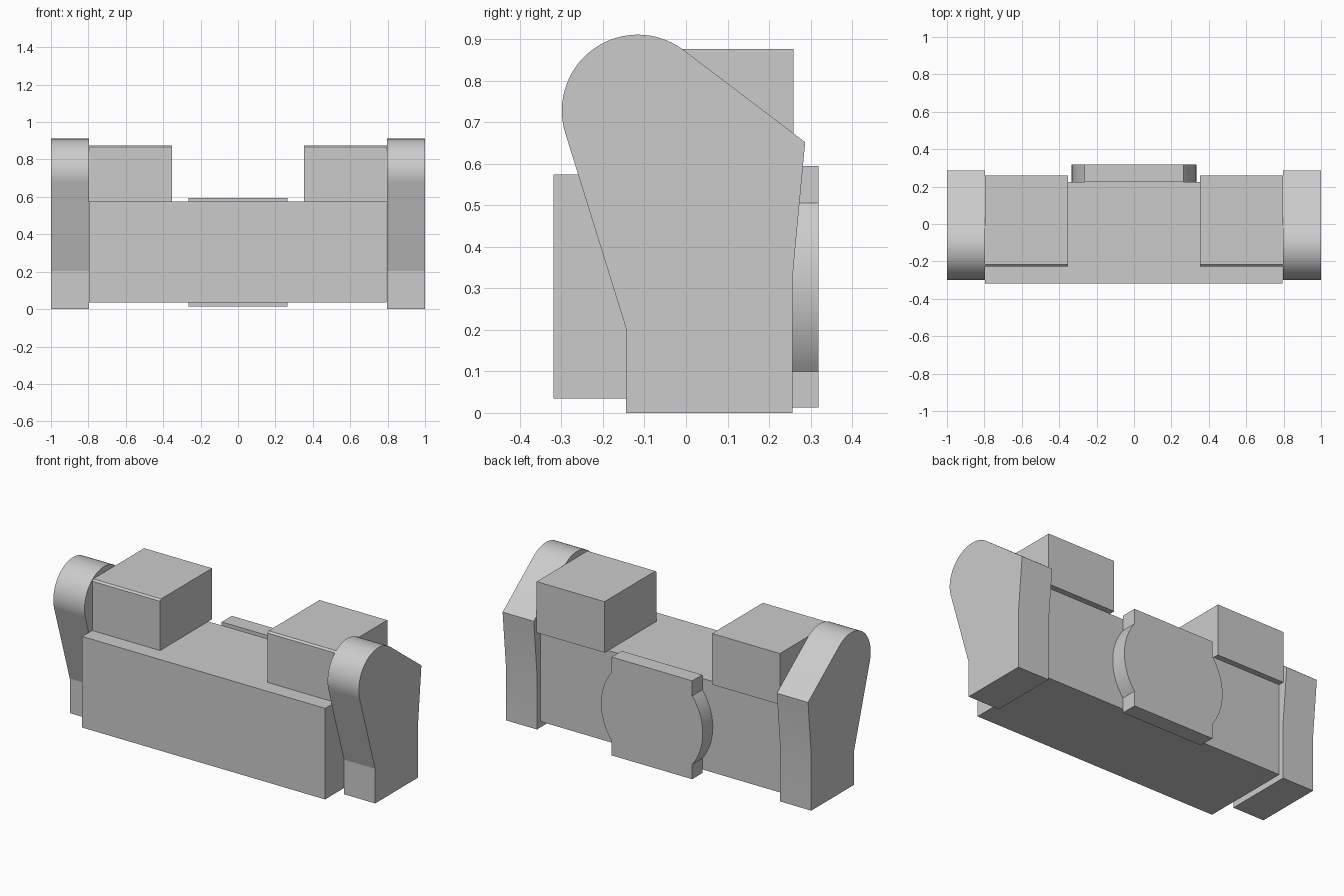
import bpy
import bmesh
from math import sin, cos, radians, asin
from mathutils import Vector

cube = bpy.data.objects.get("Cube")
if cube:
    bpy.data.objects.remove(cube, do_unlink=True)

grey = bpy.data.materials.new("plain grey")
grey.use_nodes = True
GREY = (0.6, 0.6, 0.6, 1)
grey.diffuse_color = GREY
grey.node_tree.nodes["Principled BSDF"].inputs["Base Color"].default_value = GREY


def arc(cx, cz, r, start, end, steps):
    """Points on an arc, angles in degrees."""
    angles = [radians(start + (end - start) * i / steps) for i in range(steps + 1)]
    return [(cx + r * cos(a), cz + r * sin(a)) for a in angles]


def extrude(name, profile, place, offset, smooth=False):
    """Extrude a flat outline; place maps an outline point to 3D."""
    bm = bmesh.new()
    face = bm.faces.new([bm.verts.new(place(u, v)) for u, v in profile])
    new = bmesh.ops.extrude_face_region(bm, geom=[face])["geom"]
    bmesh.ops.translate(bm, vec=Vector(offset),
                        verts=[g for g in new if isinstance(g, bmesh.types.BMVert)])
    bmesh.ops.recalc_face_normals(bm, faces=bm.faces[:])
    mesh = bpy.data.meshes.new(name)
    bm.to_mesh(mesh)
    bm.free()
    mesh.materials.append(grey)
    obj = bpy.data.objects.new(name, mesh)
    bpy.context.collection.objects.link(obj)
    if smooth:
        bpy.ops.object.select_all(action='DESELECT')
        obj.select_set(True)
        bpy.context.view_layer.objects.active = obj
        bpy.ops.object.shade_smooth_by_angle(angle=radians(15))
    return obj


def side_part(name, profile, x0, x1, smooth=False):
    """Extrude a (y, z) outline along x."""
    return extrude(name, profile, lambda y, z: (x0, y, z), (x1 - x0, 0, 0), smooth)


# Main body
side_part("main_body", [(-0.319, 0.035), (0.225, 0.035), (0.225, 0.574), (-0.319, 0.574)],
          -0.797, 0.794)

# Side arms with a rounded head, and the upper blocks with a chamfered front edge
arm = [(-0.145, 0), (0.257, 0), (0.257, 0.33), (0.287, 0.652)]
arm += arc(-0.116, 0.728, 0.183, 52.3, 197.3, 40) + [(-0.145, 0.205)]
block = [(-0.226, 0.574), (0.259, 0.574), (0.259, 0.876), (-0.216, 0.876), (-0.226, 0.866)]
for side, s in (("left", 1), ("right", -1)):
    side_part(side + "_arm", arm, s * 0.796, s, smooth=True)
    side_part(side + "_upper_block", block, s * 0.352, s * 0.796)

# Back plate with bulging round sides
half, mid, radius = 0.264, 0.303, 0.333
low, high = 0.013, 0.595
span = 37.5
right_edge = arc(0, mid, radius, -span, span, 24)
left_edge = arc(0, mid, radius, 180 - span, 180 + span, 24)
plate = [(-half, low), (half, low)] + right_edge + [(half, high), (-half, high)] + left_edge
extrude("back_plate", plate, lambda x, z: (x, 0.225, z), (0, 0.094, 0), smooth=True)
